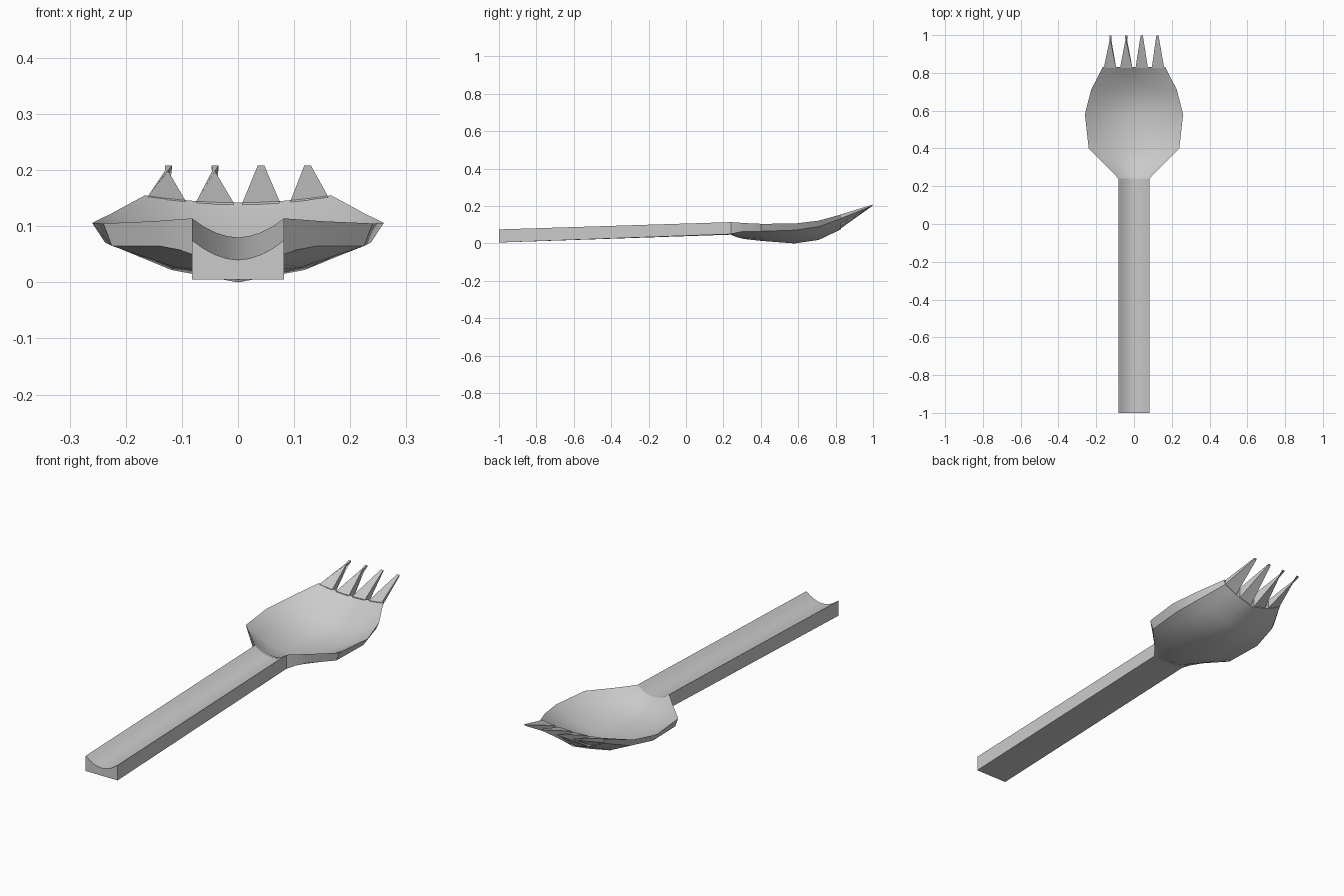
import bpy, bmesh

if "Cube" in bpy.data.objects:
    bpy.data.objects.remove(bpy.data.objects["Cube"])

U = [i / 4 - 1 for i in range(9)]


def lerp(a, b, t):
    return a + (b - a) * t


def low(u, edge, mid, centre):
    # underside height: two straight facets on each side
    t = abs(u) * 2
    return lerp(centre, mid, t) if t < 1 else lerp(mid, edge, t - 1)


def finish(bm, name):
    bmesh.ops.recalc_face_normals(bm, faces=bm.faces)
    mesh = bpy.data.meshes.new(name)
    bm.to_mesh(mesh)
    bm.free()
    ob = bpy.data.objects.new(name, mesh)
    bpy.context.collection.objects.link(ob)
    bpy.ops.object.select_all(action='DESELECT')
    ob.select_set(True)
    bpy.context.view_layer.objects.active = ob
    bpy.ops.object.shade_smooth_by_angle(angle=0.5)
    return ob


def loft(name, stations):
    # station: y, top half width, rim z, hollow z, bottom half width, bottom z edge/mid/centre
    bm = bmesh.new()
    rings = []
    for y, w, rim, hollow, bw, be, bmid, bc in stations:
        pts = [(u * w, y, lerp(hollow, rim, abs(u) ** 1.9)) for u in U]
        pts += [(u * bw, y, low(u, be, bmid, bc)) for u in reversed(U)]
        rings.append([bm.verts.new(p) for p in pts])
    n = len(rings[0])
    for a, b in zip(rings, rings[1:]):
        for i in range(n):
            j = (i + 1) % n
            bm.faces.new((a[i], a[j], b[j], b[i]))
    for ring in (rings[0], rings[-1]):
        for i in range(8):
            bm.faces.new((ring[i], ring[i + 1], ring[16 - i], ring[17 - i]))
    return finish(bm, name)


# grooved handle
loft("handle", [
    (-1.0, .082, .075, .04, .082, .005, .005, .005),
    (.24, .082, .114, .08, .082, .05, .048, .047),
])

# hollow bowl, rising towards the tines
loft("bowl", [
    (.24, .082, .114, .080, .082, .050, .048, .047),
    (.27, .110, .112, .072, .105, .058, .042, .034),
    (.31, .150, .109, .050, .142, .065, .034, .024),
    (.40, .240, .105, .028, .225, .065, .027, .014),
    (.58, .260, .106, .018, .237, .071, .022, .000),
    (.71, .227, .122, .048, .212, .090, .040, .019),
    (.83, .166, .155, .142, .160, .133, .096, .076),
])


# four wedge tines
def tine(name, x0, x1, tip):
    bm = bmesh.new()
    rings = []
    for y, a, b, top, thick in ((.825, x0, x1, None, 0),
                                (.998, tip - .006, tip + .006, .208, .006)):
        pts = []
        for x in (a, (a + b) / 2, b):
            z = top or lerp(.142, .155, (x / .166) ** 2)
            pts.append((x, y, z))
        for x in (b, (a + b) / 2, a):
            z = top - thick if top else low(x / .16, .133, .096, .076)
            pts.append((x, y, z))
        rings.append([bm.verts.new(p) for p in pts])
    p, q = rings
    for i in range(6):
        j = (i + 1) % 6
        bm.faces.new((p[i], p[j], q[j], q[i]))
    bm.faces.new(p)
    bm.faces.new(q)
    finish(bm, name)


for side, s in (("left", -1), ("right", 1)):
    for place, a, b, t in (("inner", .008, .074, .041), ("outer", .094, .160, .124)):
        tine(f"{side}_{place}_tine", s * a, s * b, s * t)
